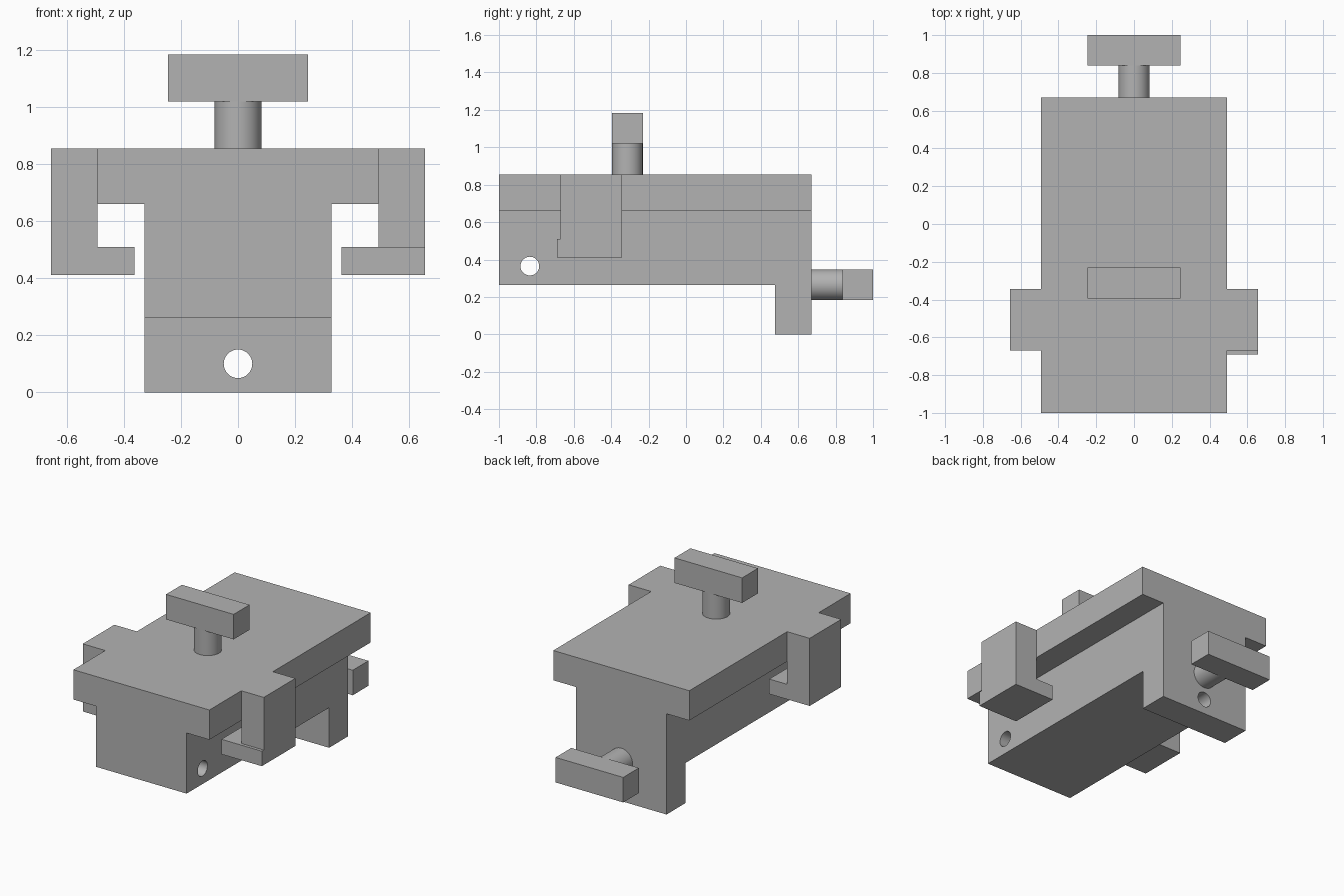
import bpy, bmesh
from math import pi, radians
from mathutils import Matrix, Vector

cube = bpy.data.objects.get("Cube")
if cube:
    bpy.data.objects.remove(cube, do_unlink=True)

COLOUR = (0.45, 0.45, 0.45, 1.0)
grey = bpy.data.materials.new("plain grey")
grey.use_nodes = True
grey.diffuse_color = COLOUR
for node in grey.node_tree.nodes:
    if node.type == 'BSDF_PRINCIPLED':
        node.inputs["Base Color"].default_value = COLOUR


def finish(name, bm):
    """Turn a bmesh into a named grey object."""
    bmesh.ops.recalc_face_normals(bm, faces=bm.faces[:])
    mesh = bpy.data.meshes.new(name)
    bm.to_mesh(mesh)
    bm.free()
    mesh.materials.append(grey)
    obj = bpy.data.objects.new(name, mesh)
    bpy.context.collection.objects.link(obj)
    return obj


def box(name, low, high):
    low, high = Vector(low), Vector(high)
    bm = bmesh.new()
    bmesh.ops.create_cube(bm, size=1, matrix=Matrix.Translation((low + high) / 2)
                          @ Matrix.Diagonal((high - low).to_4d()))
    return finish(name, bm)


def rod(name, centre, radius, length, axis='Z'):
    turn = {'X': Matrix.Rotation(pi / 2, 4, 'Y'),
            'Y': Matrix.Rotation(pi / 2, 4, 'X'),
            'Z': Matrix.Identity(4)}[axis]
    bm = bmesh.new()
    bmesh.ops.create_cone(bm, cap_ends=True, segments=48, radius1=radius,
                          radius2=radius, depth=length,
                          matrix=Matrix.Translation(centre) @ turn)
    return finish(name, bm)


def smooth(obj):
    bpy.ops.object.select_all(action='DESELECT')
    obj.select_set(True)
    bpy.context.view_layer.objects.active = obj
    bpy.ops.object.shade_smooth_by_angle(angle=radians(30))


def drill(obj, cutter):
    cutter.hide_render = True
    mod = obj.modifiers.new("hole", 'BOOLEAN')
    mod.operation = 'DIFFERENCE'
    mod.solver = 'EXACT'
    mod.object = cutter
    bpy.context.view_layer.objects.active = obj
    bpy.ops.object.modifier_apply(modifier=mod.name)
    bpy.data.objects.remove(cutter, do_unlink=True)


# Main body: T-section swept front to back, with a leg pulled down at the rear
STEM, PLATE, BASE, LEDGE, TOP = 0.328, 0.493, 0.263, 0.66, 0.855
FRONT, LEG, BACK = -1.0, 0.475, 0.67
half = [(STEM, BASE), (STEM, LEDGE), (PLATE, LEDGE), (PLATE, TOP)]
outline = half + [(-x, z) for x, z in reversed(half)]
bm = bmesh.new()
section = bm.faces.new([bm.verts.new((x, FRONT, z)) for x, z in outline])
start = section
for step in (LEG - FRONT, BACK - LEG):
    old = section
    result = bmesh.ops.extrude_face_region(bm, geom=[old], use_keep_orig=old is start)
    new = result["geom"]
    section = next(g for g in new if isinstance(g, bmesh.types.BMFace))
    bmesh.ops.translate(bm, vec=(0, step, 0),
                        verts=[g for g in new if isinstance(g, bmesh.types.BMVert)])
    if old is not start and old.is_valid:
        bmesh.ops.delete(bm, geom=[old], context='FACES_ONLY')
under = next(f for f in bm.faces
             if all(v.co.z < BASE + 0.01 and v.co.y > LEG - 0.01 for v in f.verts))
new = bmesh.ops.extrude_face_region(bm, geom=[under])["geom"]
bmesh.ops.translate(bm, vec=(0, 0, -BASE),
                    verts=[g for g in new if isinstance(g, bmesh.types.BMVert)])
if under.is_valid:
    bmesh.ops.delete(bm, geom=[under], context='FACES_ONLY')
bmesh.ops.recalc_face_normals(bm, faces=bm.faces[:])
bmesh.ops.dissolve_limit(bm, angle_limit=0.01, verts=bm.verts[:], edges=bm.edges[:])
body = finish("body", bm)

# Cross hole near the front and a hole through the rear leg
drill(body, rod("cross_hole_cutter", (0, -0.835, 0.365), 0.05, 2, 'X'))
drill(body, rod("leg_hole_cutter", (0, 0.57, 0.1), 0.05, 0.6, 'Y'))
smooth(body)

# Side arms with inward hooks; the left hook reaches slightly further forward
for side, name, hook_front in ((1, "left", -0.69), (-1, "right", -0.67)):
    def span(inner, outer):
        return sorted((side * inner, side * outer))
    a, b = span(PLATE, 0.656)
    box(name + "_arm", (a, -0.67, 0.51), (b, -0.343, TOP))
    a, b = span(0.363, 0.656)
    box(name + "_hook", (a, hook_front, 0.412), (b, -0.343, 0.51))

# Top handle
smooth(rod("top_post", (0, -0.313, 0.935), 0.082, 0.17))
box("top_handle", (-0.245, -0.395, 1.02), (0.245, -0.231, 1.184))

# Rear handle
smooth(rod("rear_post", (0, 0.753, 0.265), 0.082, 0.174, 'Y'))
box("rear_handle", (-0.245, 0.838, 0.183), (0.245, 1.0, 0.347))
